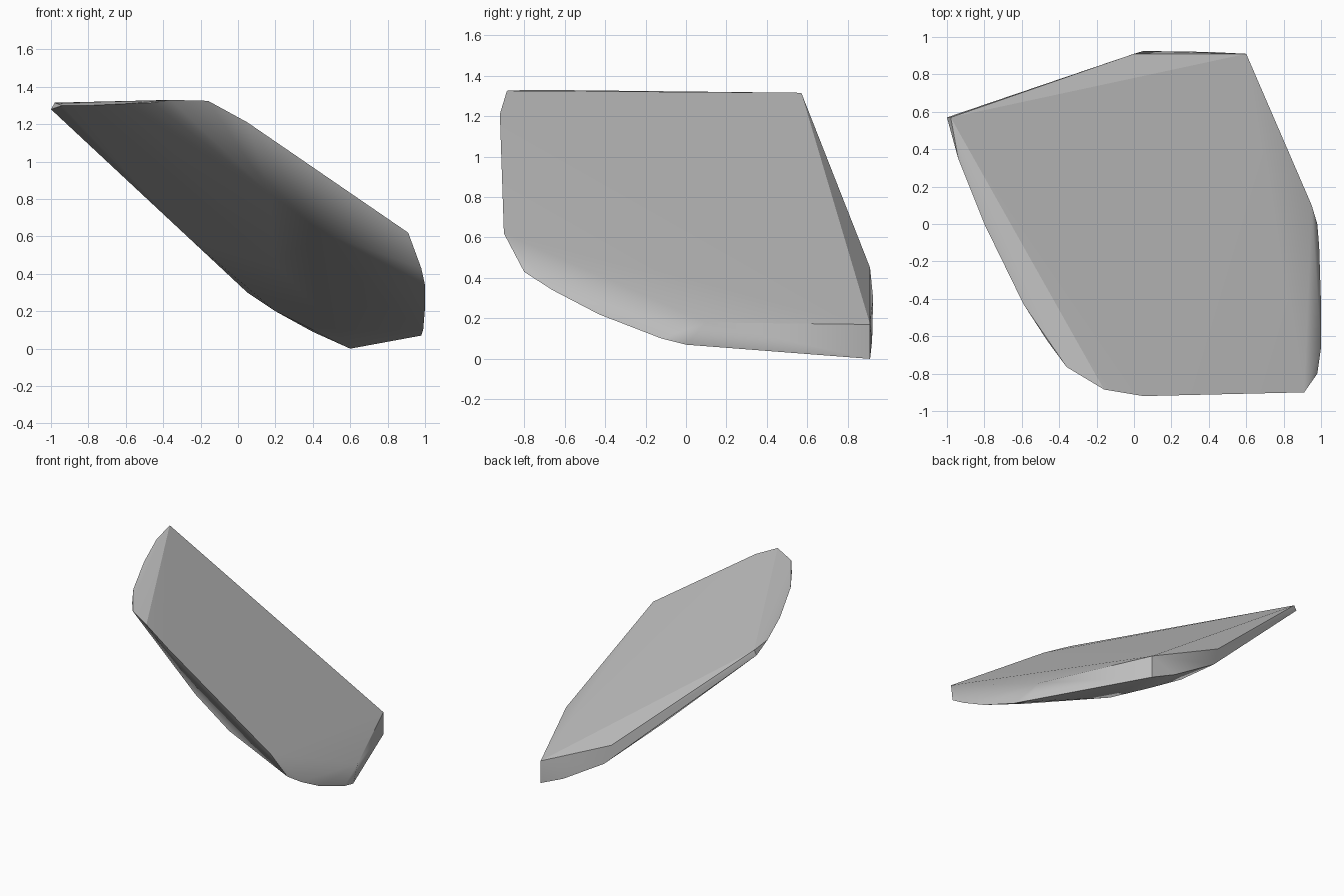
import bpy
import bmesh
import math

cube = bpy.data.objects.get("Cube")
if cube:
    bpy.data.objects.remove(cube, do_unlink=True)

# Stone colour
stone = bpy.data.materials.new("grey_stone")
stone.use_nodes = True
grey = (0.55, 0.55, 0.55, 1)
stone.diffuse_color = grey
stone.node_tree.nodes["Principled BSDF"].inputs["Base Color"].default_value = grey

# Corners of the broad upper face
upper_face = [(-.98, .57, 1.315), (-.16, -.885, 1.325), (.05, -.92, 1.21),
              (.91, -.9, .62), (.95, .1, .18), (.6, .91, .17), (0, .91, .45)]
# Chipped rim around the slab
rim = [(-1, .57, 1.28), (-.94, .35, 1.3), (-.8, 0, 1.3), (-.59, -.43, 1.31),
       (-.46, -.63, 1.315), (-.36, -.765, 1.33), (.98, -.8, .43),
       (1, -.66, .34), (1, -.43, .22), (.99, -.12, .1), (.98, 0, .07),
       (.6, .91, 0), (.4, .92, .09), (.05, .925, .3)]
# Gently swollen patch underneath: its outline, then its middle
underside = [(-.1, -.715, 1.06), (.17, -.76, .83), (.45, -.75, .62),
             (.53, .37, .1), (.4, .66, .1), (.2, .75, .2), (-.25, .63, .58),
             (-.55, -.2, 1.18), (.2, 0, .45), (.75, -.3, .265)]

# The shard is the convex solid wrapped around these corners
bm = bmesh.new()
for corner in upper_face + rim + underside:
    bm.verts.new(corner)
bmesh.ops.convex_hull(bm, input=bm.verts[:])
loose = [v for v in bm.verts if not v.link_faces]
bmesh.ops.delete(bm, geom=loose, context='VERTS')
bmesh.ops.recalc_face_normals(bm, faces=bm.faces[:])

mesh = bpy.data.meshes.new("stone_shard")
bm.to_mesh(mesh)
bm.free()
mesh.materials.append(stone)
shard = bpy.data.objects.new("stone_shard", mesh)
bpy.context.collection.objects.link(shard)

# Soft facets with crisp broken edges, large faces kept flat
bpy.ops.object.select_all(action='DESELECT')
shard.select_set(True)
bpy.context.view_layer.objects.active = shard
bpy.ops.object.shade_smooth_by_angle(angle=math.radians(30))
weighted = shard.modifiers.new("flat_faces", 'WEIGHTED_NORMAL')
weighted.keep_sharp = True
weighted.weight = 90
